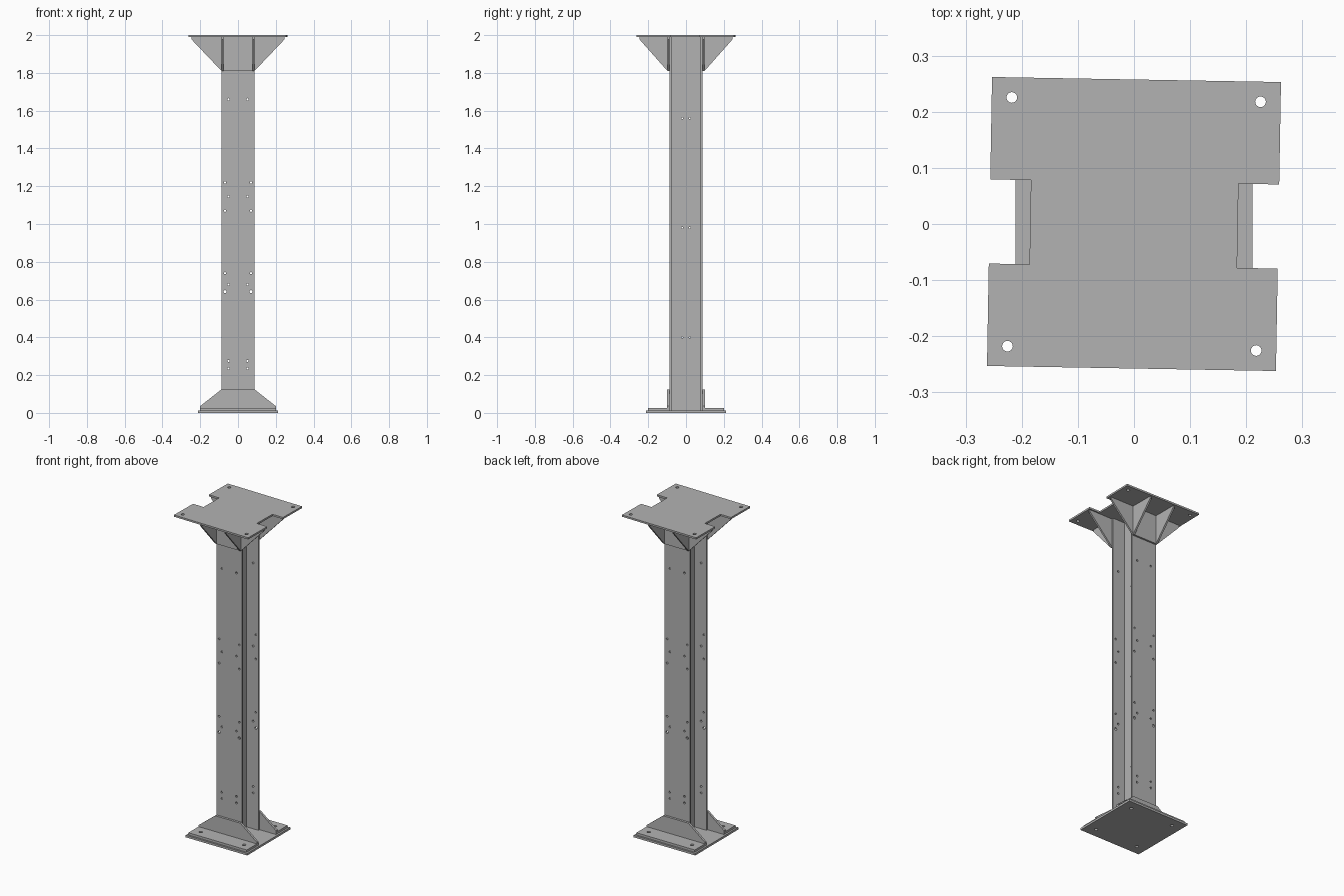
import bpy, bmesh, math
from mathutils import Matrix

old = bpy.data.objects.get("Cube")
if old:
    bpy.data.objects.remove(old, do_unlink=True)

steel = bpy.data.materials.new("grey steel")
steel.use_nodes = True
steel.diffuse_color = (0.45, 0.45, 0.45, 1)
steel.node_tree.nodes["Principled BSDF"].inputs["Base Color"].default_value = (0.45, 0.45, 0.45, 1)

# Axes that each drawing plane maps to: u, v, thickness
AXES = {
    "xy": Matrix(((1, 0, 0), (0, 1, 0), (0, 0, 1))),
    "xz": Matrix(((1, 0, 0), (0, 0, -1), (0, 1, 0))),
    "yz": Matrix(((0, 0, 1), (1, 0, 0), (0, 1, 0))),
}


def circle(u, v, r, sides=16):
    steps = [2 * math.pi * i / sides for i in range(sides)]
    return [(u + r * math.cos(a), v + r * math.sin(a)) for a in steps]


def rect(u0, u1, v0, v1):
    return [(u0, v0), (u1, v0), (u1, v1), (u0, v1)]


def mirror(half):
    """Close a right-hand half outline about u = 0."""
    return half + [(-u, v) for u, v in reversed(half)]


def plate(name, plane, outline, centre, thick, holes=(), turn=0):
    """Flat steel plate: an outline with round holes (u, v, radius)."""
    curve = bpy.data.curves.new(name, "CURVE")
    curve.dimensions = "2D"
    curve.fill_mode = "BOTH"
    curve.extrude = thick / 2
    for loop in [outline] + [circle(*h) for h in holes]:
        spline = curve.splines.new("POLY")
        spline.points.add(len(loop) - 1)
        for point, (u, v) in zip(spline.points, loop):
            point.co = (u, v, 0, 1)
        spline.use_cyclic_u = True
    temp = bpy.data.objects.new(name + "_curve", curve)
    mesh = bpy.data.meshes.new_from_object(temp)
    bpy.data.objects.remove(temp)
    bpy.data.curves.remove(curve)

    axes = AXES[plane].to_4x4()
    mesh.transform(Matrix.Rotation(math.radians(turn), 4, "Z")
                   @ axes @ Matrix.Translation((0, 0, centre)))
    bm = bmesh.new()
    bm.from_mesh(mesh)
    bmesh.ops.remove_doubles(bm, verts=bm.verts, dist=0.00001)
    bmesh.ops.recalc_face_normals(bm, faces=bm.faces)
    for face in bm.faces:
        face.smooth = False
    bm.to_mesh(mesh)
    bm.free()
    mesh.name = name
    mesh.materials.clear()
    mesh.materials.append(steel)
    obj = bpy.data.objects.new(name, mesh)
    bpy.context.collection.objects.link(obj)
    return obj


def corners(u, v, r):
    return [(a * u, b * v, r) for a in (-1, 1) for b in (-1, 1)]


BASE, TOP = 0.013, 1.989
HALF = 0.087     # half width of the column
FLANGE = 0.011   # flange thickness

# Base plate
anchor = corners(0.148, 0.152, 0.01)
plate("base_plate", "xy", rect(-0.211, 0.211, -0.211, 0.211), BASE / 2, BASE, anchor)

# Top plate, notched on both sides and turned slightly
w, n, d = 0.2575, 0.075, 0.185
right = [(w, -w), (w, -n), (d, -n), (d, n), (w, n), (w, w)]
plate("top_plate", "xy", mirror(right), (TOP + 2) / 2, 2 - TOP,
      corners(0.2217, 0.2217, 0.0095), turn=-1)

# Column web with small wiring holes
inner = HALF - FLANGE
web_holes = [(s * 0.02, z, 0.004) for z in (0.4, 0.98, 1.56) for s in (-1, 1)]
plate("column_web", "yz", rect(-inner, inner, BASE, TOP), 0, 0.008, web_holes)

# Bolt holes through both flanges
bolts = [(s * 0.05, z, 0.006) for z in (0.235, 0.275, 0.68, 1.145, 1.66) for s in (-1, 1)]
bolts += [(s * 0.069, z, 0.006) for z in (0.74, 1.07, 1.22) for s in (-1, 1)]
bolts += [(s * 0.069, 0.642, 0.008) for s in (-1, 1)]

leg = 0.014
for name, s in (("front", -1), ("back", 1)):
    # Column flange
    plate(name + "_flange", "xz", rect(-HALF, HALF, BASE, TOP),
          -s * (HALF - FLANGE / 2), FLANGE, bolts)

    # Foot angle: upright leg with sloped corners, flat leg bolted down
    upright = [(0.2, BASE), (0.2, 0.036), (HALF, 0.125)]
    plate(name + "_foot_upright", "xz", mirror(upright), -s * (HALF + leg / 2), leg)
    v0, v1 = sorted((s * (HALF + leg), s * 0.2))
    feet_bolts = [h for h in anchor if h[1] * s > 0]
    plate(name + "_foot_flat", "xy", rect(-0.2, 0.2, v0, v1),
          BASE + leg / 2, leg, feet_bolts)

    # Head bracket: flared plate on the flange
    flare = [(HALF, 1.81), (0.245, 1.976), (0.245, TOP)]
    plate(name + "_head_bracket", "xz", mirror(flare), -s * (HALF + FLANGE / 2), FLANGE)

    # Triangular fins standing out from the bracket
    y0 = HALF + FLANGE
    fin = [(s * y0, 1.81), (s * 0.245, 1.976), (s * 0.245, TOP), (s * y0, TOP)]
    for side, t in (("right", -1), ("left", 1)):
        plate(f"{name}_{side}_head_fin", "yz", fin, t * (HALF - 0.004), FLANGE)
